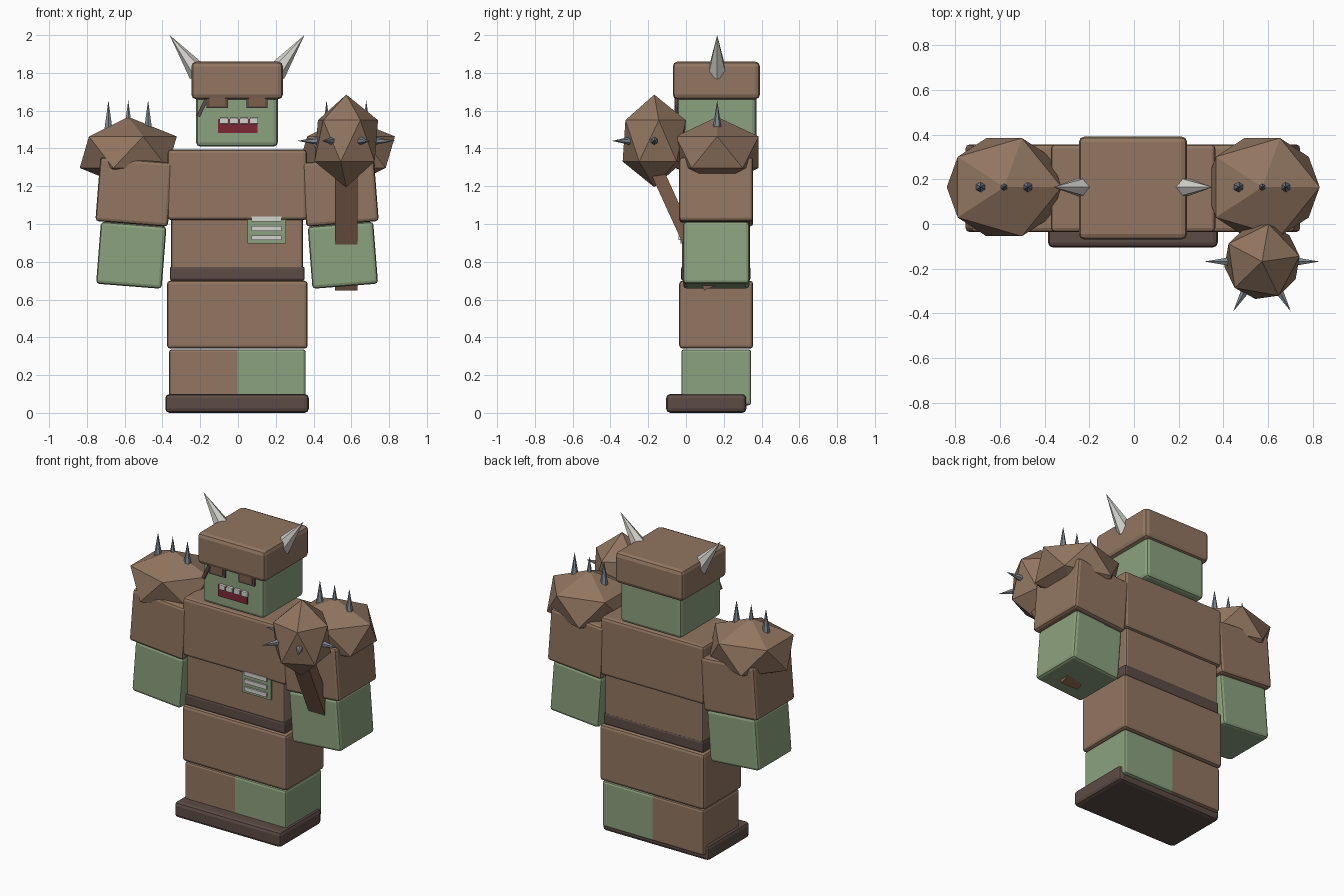
import bpy, bmesh, math
from mathutils import Vector, Matrix

if "Cube" in bpy.data.objects:
    bpy.data.objects.remove(bpy.data.objects["Cube"])


def mat(name, r, g, b):
    lin = lambda c: ((c / 255 + 0.055) / 1.055) ** 2.4
    m = bpy.data.materials.new(name)
    m.diffuse_color = (lin(r), lin(g), lin(b), 1)
    m.use_nodes = True
    m.node_tree.nodes["Principled BSDF"].inputs["Base Color"].default_value = m.diffuse_color
    return m


BROWN = mat("leather_brown", 146, 118, 97)
GREEN = mat("skin_green", 140, 162, 126)
DARK = mat("dark_leather", 92, 75, 69)
WOOD = mat("wood_brown", 126, 94, 76)
RED = mat("mouth_red", 124, 40, 52)
WHITE = mat("bone_white", 212, 211, 206)
STEEL = mat("steel_grey", 128, 137, 146)


def finish(bm, name, mats, bevel=0.0):
    bmesh.ops.recalc_face_normals(bm, faces=bm.faces)
    me = bpy.data.meshes.new(name)
    bm.to_mesh(me)
    bm.free()
    ob = bpy.data.objects.new(name, me)
    bpy.context.collection.objects.link(ob)
    for m in mats:
        me.materials.append(m)
    if bevel:
        b = ob.modifiers.new("rounded_edges", 'BEVEL')
        b.width, b.segments, b.limit_method = bevel, 2, 'ANGLE'
    return ob


def box(name, xs, ys, zs, mats, bevel=0.018, rot=(0, 0, 0), split=None):
    """Rounded box given by its ranges; split paints the +x side with mats[1]."""
    lo, hi = Vector((xs[0], ys[0], zs[0])), Vector((xs[1], ys[1], zs[1]))
    bm = bmesh.new()
    bmesh.ops.create_cube(bm, size=1)
    bmesh.ops.scale(bm, vec=hi - lo, verts=bm.verts)
    for angle, axis in zip(rot, 'XYZ'):
        bmesh.ops.rotate(bm, matrix=Matrix.Rotation(math.radians(angle), 3, axis), verts=bm.verts)
    bmesh.ops.translate(bm, vec=(lo + hi) / 2, verts=bm.verts)
    if split is not None:
        bmesh.ops.bisect_plane(bm, geom=bm.verts[:] + bm.edges[:] + bm.faces[:],
                               plane_co=(split, 0, 0), plane_no=(1, 0, 0))
        for f in bm.faces:
            f.material_index = int(f.calc_center_median().x > split + 1e-4)
    return finish(bm, name, mats, bevel)


def spike(name, base, tip, radius, m, sides=6):
    base, tip = Vector(base), Vector(tip)
    d = tip - base
    bm = bmesh.new()
    bmesh.ops.create_cone(bm, cap_ends=True, segments=sides, radius1=radius, radius2=0, depth=d.length)
    bmesh.ops.transform(bm, matrix=Matrix.Translation((base + tip) / 2)
                        @ d.to_track_quat('Z', 'Y').to_matrix().to_4x4(), verts=bm.verts)
    return finish(bm, name, [m])


def twenty_sided(name, centre, size, turn=0.0):
    """Stretched icosahedron, one upper corner pointing along +x."""
    c = Vector(centre)

    def point(a, r, z):
        a = math.radians(a + turn)
        return c + Vector((r * math.cos(a) * size[0], r * math.sin(a) * size[1], z * size[2]))
    bm = bmesh.new()
    bm.verts.new(point(0, 0, 1))
    bm.verts.new(point(0, 0, -1))
    for i in range(5):
        bm.verts.new(point(72 * i, 1, 0.447))
        bm.verts.new(point(72 * i + 36, 1, -0.447))
    bmesh.ops.convex_hull(bm, input=bm.verts)
    return finish(bm, name, [BROWN])


# Legs, hips and torso
box("foot_slab", (-0.385, 0.375), (-0.105, 0.32), (0, 0.10), [DARK], 0.022)
box("lower_legs", (-0.365, 0.358), (-0.025, 0.345), (0.04, 0.336), [BROWN, GREEN], 0.014, split=-0.003)
box("upper_legs", (-0.376, 0.369), (-0.036, 0.356), (0.34, 0.70), [BROWN])
box("belt", (-0.361, 0.353), (-0.026, 0.342), (0.70, 0.775), [DARK], 0.012)
box("belly", (-0.354, 0.343), (-0.02, 0.338), (0.755, 1.04), [BROWN], 0.012)
box("chest", (-0.372, 0.364), (-0.036, 0.356), (1.02, 1.395), [BROWN])

# Arms, mirrored about the body centre
MID = -0.005
for side, s in (("left", 1), ("right", -1)):
    def span(c, w):
        return (MID + s * c - w / 2, MID + s * c + w / 2)
    box(side + "_upper_arm", span(0.545, 0.385), (-0.036, 0.356), (1.0, 1.34), [BROWN], rot=(0, -s * 4.5, 0))
    box(side + "_forearm", span(0.56, 0.348), (-0.015, 0.335), (0.67, 1.0), [GREEN], rot=(0, -s * 4.5, 0))

    # Shoulder armour with a row of three spikes
    px = MID + s * 0.58 - 0.001 + (0.005 if s < 0 else 0)
    twenty_sided(side + "_shoulder_armour", (px, 0.165, 1.38), (0.257, 0.231, 0.187))
    for i in (-1, 0, 1):
        x = px + i * 0.105
        spike(f"{side}_shoulder_spike_{i + 2}", (x, 0.165, 1.48), (x, 0.165, 1.655), 0.028, STEEL)

    # Helmet horn
    spike(side + "_horn", (MID + s * 0.205, 0.165, 1.80), (MID + s * 0.357, 0.165, 2.0), 0.055, WHITE)

# Head and helmet
box("head", (-0.222, 0.211), (-0.045, 0.372), (1.41, 1.70), [GREEN], 0.022)
box("helmet", (-0.247, 0.238), (-0.07, 0.392), (1.66, 1.86), [BROWN], 0.026)

# Eye frames and lids
for side, x in (("right", -0.11), ("left", 0.10)):
    box(side + "_eye_frame", (x - 0.056, x + 0.056), (-0.056, -0.04), (1.613, 1.68), [DARK], 0)
    box(side + "_eye_lid", (x - 0.042, x + 0.042), (-0.06, -0.05), (1.625, 1.68), [WOOD], 0)
box("eye_strap", (-0.199, -0.179), (-0.06, -0.035), (1.565, 1.665), [DARK], 0, rot=(0, 26, 0))

# Mouth and teeth
box("mouth", (-0.107, 0.102), (-0.052, -0.04), (1.482, 1.555), [RED], 0)
for i in range(4):
    x = -0.074 + i * 0.053
    box(f"tooth_{i + 1}", (x - 0.022, x + 0.022), (-0.062, -0.04), (1.53, 1.563), [WHITE], 0.005)

# Belly patch with three pale bars
box("patch", (0.05, 0.255), (-0.03, -0.015), (0.897, 1.028), [GREEN], 0)
for i, z in enumerate((0.927, 0.976, 1.026)):
    box(f"patch_bar_{i + 1}", (0.072, 0.231), (-0.041, -0.025), (z - 0.013, z + 0.013), [WHITE], 0)

# Spiked club held through the left hand
cx, cy, cz = 0.573, -0.168, 1.44
twenty_sided("club_head", (cx, cy, cz), (0.17, 0.17, 0.245), turn=8)
for i, a in enumerate((0, -60, -120, -180)):
    d = Vector((math.cos(math.radians(a)), math.sin(math.radians(a)), 0))
    c = Vector((cx, cy, cz))
    spike(f"club_spike_{i + 1}", c + d * 0.12, c + d * 0.258, 0.027, STEEL)
box("club_handle", (cx - 0.06, cx + 0.06), (-0.053, 0.017), (0.63, 1.335), [WOOD], 0, rot=(24.6, 0, 0))
